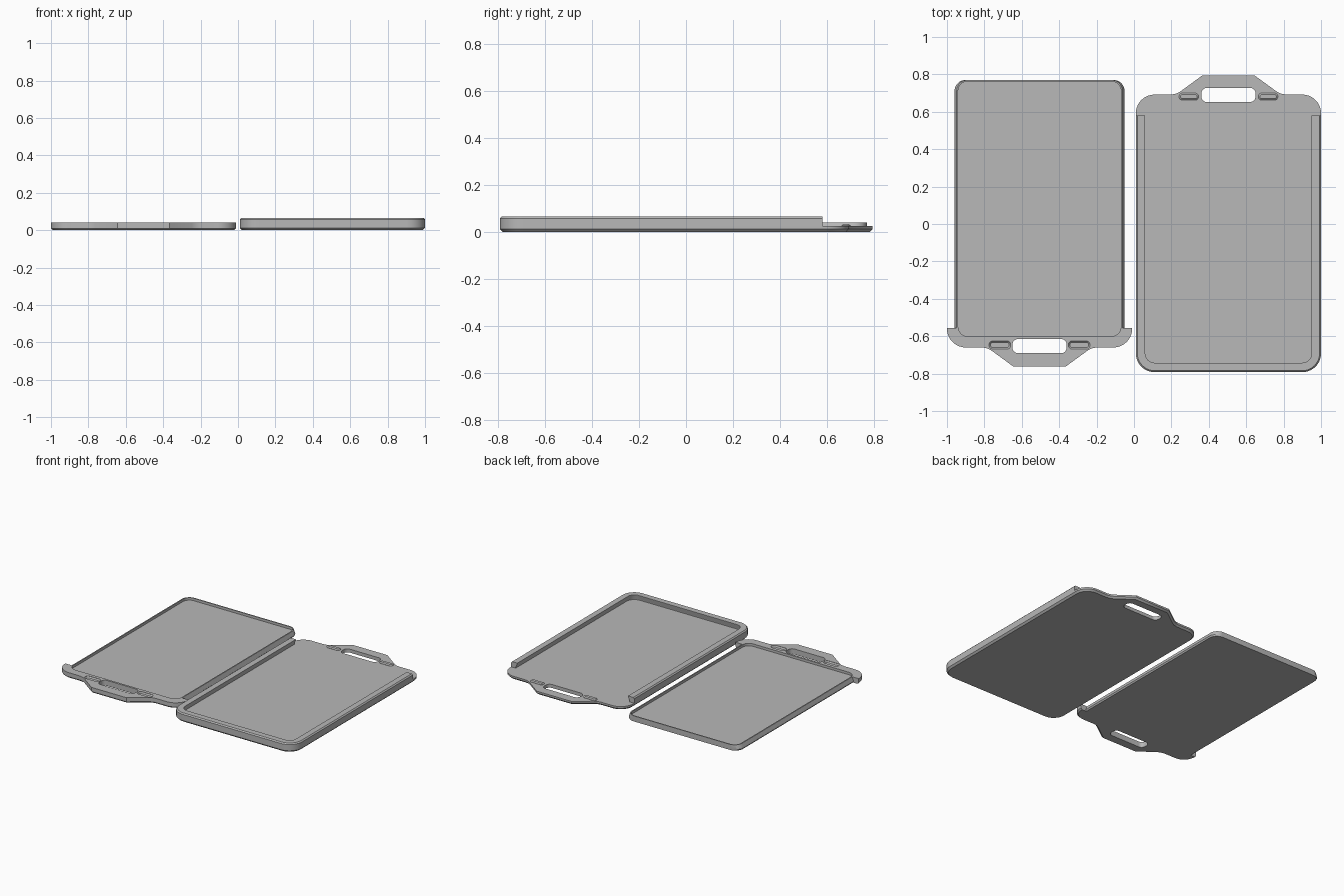
import bpy, bmesh
from math import cos, sin, radians

if "Cube" in bpy.data.objects:
    bpy.data.objects.remove(bpy.data.objects["Cube"], do_unlink=True)

grey = bpy.data.materials.new("plain_grey")
grey.use_nodes = True
colour = (0.48, 0.48, 0.48, 1)
grey.diffuse_color = colour
grey.node_tree.nodes["Principled BSDF"].inputs["Base Color"].default_value = colour

HALF = 0.495      # half width of both pieces
CORNER = 0.1      # outer corner radius


def arc(cx, cy, r, start, end, steps=10):
    angles = [radians(start + (end - start) * i / steps) for i in range(steps + 1)]
    return [(cx + r * cos(a), cy + r * sin(a)) for a in angles]


def mirrored(half):
    """Complete an outline from its right half."""
    return half + [(-x, y) for x, y in reversed(half)]


def rounded_rect(cx, cy, hx, hy, r):
    pts = []
    for i, (sx, sy) in enumerate([(1, 1), (-1, 1), (-1, -1), (1, -1)]):
        pts += arc(cx + sx * (hx - r), cy + sy * (hy - r), r, 90 * i, 90 * i + 90, 8)
    return pts


def level(points, z):
    return [(x, y, z) for x, y in points]


def loft(name, rings, place):
    """Skin equal rings into a closed solid; place = (x shift, y sign)."""
    bm = bmesh.new()
    rows = [[bm.verts.new((x + place[0], y * place[1], z)) for x, y, z in ring] for ring in rings]
    n = len(rows[0])
    for a, b in zip(rows, rows[1:]):
        for i in range(n):
            j = (i + 1) % n
            bm.faces.new((a[i], a[j], b[j], b[i]))
    bm.faces.new(rows[0])
    bm.faces.new(rows[-1])
    bmesh.ops.recalc_face_normals(bm, faces=bm.faces)
    mesh = bpy.data.meshes.new(name)
    bm.to_mesh(mesh)
    bm.free()
    mesh.materials.append(grey)
    ob = bpy.data.objects.new(name, mesh)
    bpy.context.collection.objects.link(ob)
    return ob


def activate(ob):
    bpy.ops.object.select_all(action='DESELECT')
    ob.select_set(True)
    bpy.context.view_layer.objects.active = ob


def cut(ob, cutter):
    cutter.hide_render = True
    mod = ob.modifiers.new("cut", 'BOOLEAN')
    mod.operation = 'DIFFERENCE'
    mod.solver = 'EXACT'
    mod.object = cutter
    activate(ob)
    bpy.ops.object.modifier_apply(modifier=mod.name)
    bpy.data.objects.remove(cutter, do_unlink=True)


def handle_half(y, d):
    """Right half of the rounded shoulder and raised handle, inset by d."""
    pts = arc(HALF - CORNER, y - CORNER, CORNER - d, 0, 90)
    k = 0.32 * d
    return pts + [(0.305, y - d), (0.28 - k, y + 0.005 - d),
                  (0.258 - k, y + 0.016 - d), (0.14 - k, y + 0.102 - d)]


# Tray: flat base with handle
TRAY = (0.505, 1)
TRAY_Y = 0.692


def tray_outline(d):
    corner = arc(HALF - CORNER, -TRAY_Y, CORNER - d, -90, 0)
    return mirrored(corner + handle_half(TRAY_Y, d))


base = loft("tray_base", [level(tray_outline(d), z)
                          for d, z in [(0.012, 0), (0, 0.012), (0, 0.025)]], TRAY)
cut(base, loft("tray_slot_cutter", [level(rounded_rect(0, 0.69, 0.145, 0.038, 0.03), z)
                                    for z in (-0.1, 0.1)], TRAY))


# Tray: U-shaped rail with undercut lip, swept around three sides
def rail_path(d):
    corner = arc(HALF - CORNER, -TRAY_Y, CORNER - d, 0, -90)
    return mirrored([(HALF - d, 0.58)] + corner)


section = [(0, 0.025), (0, 0.057), (0.008, 0.065), (0.05, 0.065),
           (0.05, 0.059), (0.037, 0.032), (0.037, 0.025)]
lines = [level(rail_path(d), z) for d, z in section]
rail = loft("tray_rail", list(zip(*lines)), TRAY)

# Tray: snap bumps either side of the slot
bumps = [loft(name, [level(rounded_rect(side * 0.212, 0.681, 0.052 - d, 0.019 - d, 0.018 - d), z)
                     for d, z in [(0, 0.02), (0, 0.027), (0.008, 0.033)]], TRAY)
         for name, side in (("left_bump", 1), ("right_bump", -1))]

# Lid: tapered sliding panel and handle in one solid
LID = (-0.505, -1)
LID_Y = 0.66


def lid_outline(d, w):
    corner = [(x * w, y) for x, y in arc(1 - 0.13, -0.71, 0.06, -90, 0)]
    corner = [(w - 0.06 + (x / w - 0.87), y) for x, y in corner]
    wing = [(w, 0.555), (HALF - d, 0.555)]
    return mirrored(corner + wing + handle_half(LID_Y, d))


lid = loft("lid", [level(lid_outline(d, w), z)
                   for d, w, z in [(0.01, 0.449, 0), (0, 0.455, 0.01), (0, 0.443, 0.04)]], LID)

# Lid: shallow recess, handle slot and snap dimples
cut(lid, loft("recess_cutter", [level(rounded_rect(0, -0.081, 0.435, 0.681, 0.05), z)
                                for z in (0.022, 0.1)], LID))
cut(lid, loft("lid_slot_cutter", [level(rounded_rect(0, 0.653, 0.145, 0.038, 0.03), z)
                                  for z in (-0.1, 0.1)], LID))
for side in (1, -1):
    cut(lid, loft("dimple_cutter",
                  [level(rounded_rect(side * 0.212, 0.647, 0.058 - d, 0.022 - d, 0.021 - d), z)
                   for d, z in [(0.008, 0.03), (0, 0.038), (0, 0.06)]], LID))

# Smooth the rounded corners, keep edges crisp
for ob in [base, rail, lid] + bumps:
    activate(ob)
    bpy.ops.object.shade_smooth_by_angle(angle=radians(30))
